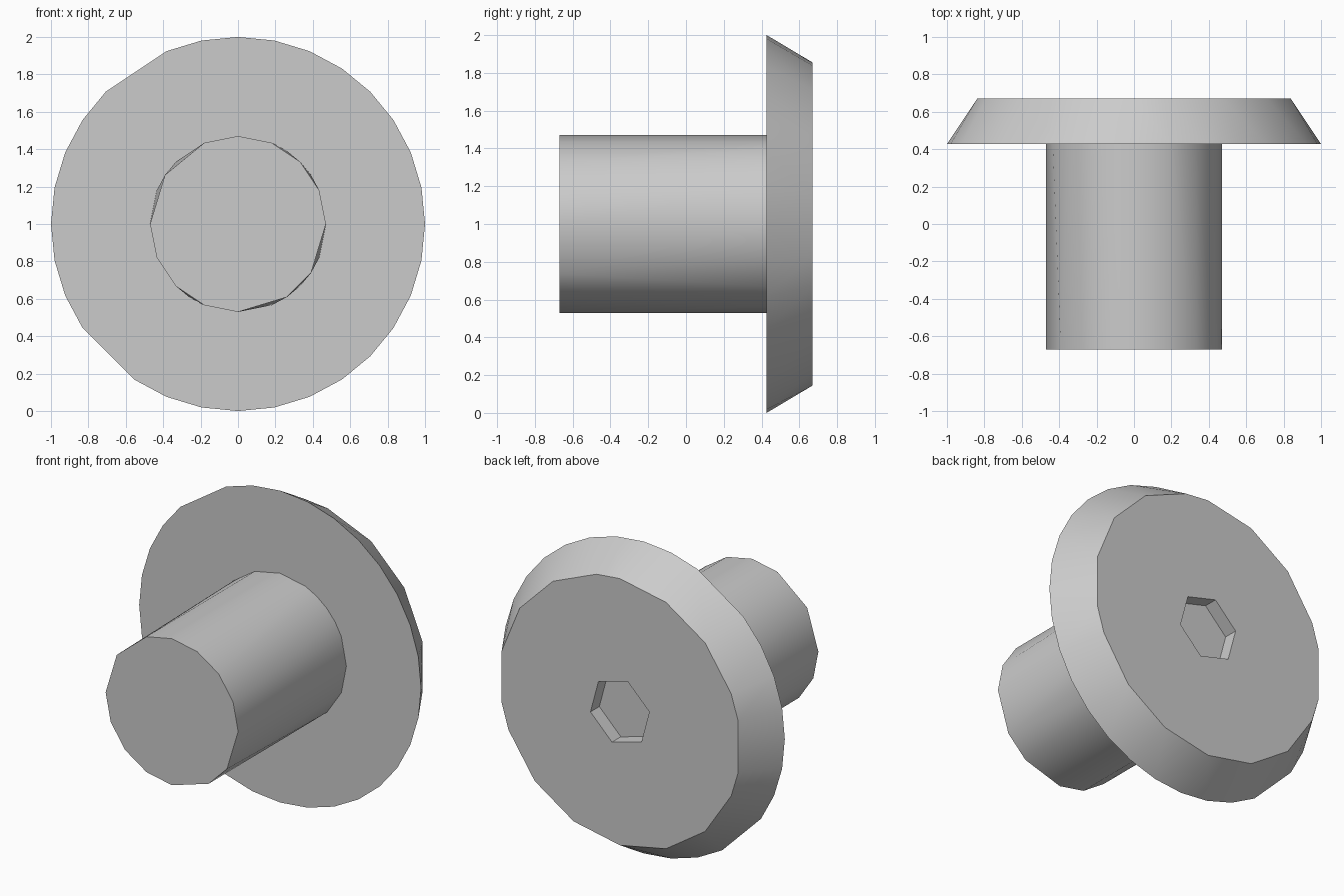
import bpy, bmesh, math

if "Cube" in bpy.data.objects:
    bpy.data.objects.remove(bpy.data.objects["Cube"], do_unlink=True)

STEPS = 32  # angular steps in a full turn

grey = bpy.data.materials.new("plain_grey")
grey.use_nodes = True
grey.diffuse_color = (0.6, 0.6, 0.6, 1)
grey.node_tree.nodes["Principled BSDF"].inputs["Base Color"].default_value = (0.6, 0.6, 0.6, 1)


def ring(bm, steps, radius, y):
    """Ring of vertices around the y axis, at the given angular steps."""
    verts = []
    for s in steps:
        a = math.tau * s / STEPS
        verts.append(bm.verts.new((radius * math.cos(a), y, 1 + radius * math.sin(a))))
    return verts


def stitch(bm, va, sa, vb, sb):
    """Bridge two rings whose corners sit at different angles."""
    na, nb = len(va), len(vb)
    sa, sb = list(sa) + [sa[0] + STEPS], list(sb) + [sb[0] + STEPS]
    i = j = 0
    while i < na or j < nb:
        next_a = sa[i + 1] if i < na else math.inf
        next_b = sb[j + 1] if j < nb else math.inf
        corners = [va[i % na]]
        move_a, move_b = next_a <= next_b, next_b <= next_a
        if move_a:
            i += 1
            corners.append(va[i % na])
        old_b = vb[j % nb]
        if move_b:
            j += 1
            corners.append(vb[j % nb])
        bm.faces.new(corners + [old_b])


def finish(bm, name):
    bmesh.ops.recalc_face_normals(bm, faces=bm.faces[:])
    mesh = bpy.data.meshes.new(name)
    bm.to_mesh(mesh)
    bm.free()
    mesh.materials.append(grey)
    obj = bpy.data.objects.new(name, mesh)
    bpy.context.collection.objects.link(obj)
    bpy.ops.object.select_all(action="DESELECT")
    obj.select_set(True)
    bpy.context.view_layer.objects.active = obj
    bpy.ops.object.shade_smooth_by_angle(angle=math.radians(32))


# Head: bevelled disc with a shallow hexagonal socket in its back
rim_steps = [s for s in range(STEPS) if s not in (11, 20)]
face_steps = [1, 3, 5, 7, 8, 10, 12, 14, 15, 17, 18, 20, 22, 24, 26, 28, 30, 31]
hex_steps = [STEPS * k / 6 - 4 / 3 for k in range(6)]
bm = bmesh.new()
rim = ring(bm, rim_steps, 1.0, 0.427)
face = ring(bm, face_steps, 0.855, 0.67)
socket = ring(bm, hex_steps, 0.216, 0.67)
floor = ring(bm, hex_steps, 0.216, 0.58)
bm.faces.new(rim)
stitch(bm, rim, rim_steps, face, face_steps)
stitch(bm, face, face_steps, socket, hex_steps)
stitch(bm, socket, hex_steps, floor, hex_steps)
bm.faces.new(floor)
finish(bm, "bolt_head")

# Shaft: plain cylinder with a coarser front end
end_steps = [0, 2, 4, 6, 8, 10, 13, 16, 18, 20, 22, 24, 27, 29]
base_steps = [0, 2, 3, 4, 5, 6, 8, 10, 12, 14, 16, 18, 20, 21, 22, 24, 26, 28, 30]
bm = bmesh.new()
end = ring(bm, end_steps, 0.47, -0.67)
base = ring(bm, base_steps, 0.47, 0.427)
bm.faces.new(end)
stitch(bm, end, end_steps, base, base_steps)
bm.faces.new(base)
finish(bm, "bolt_shaft")
